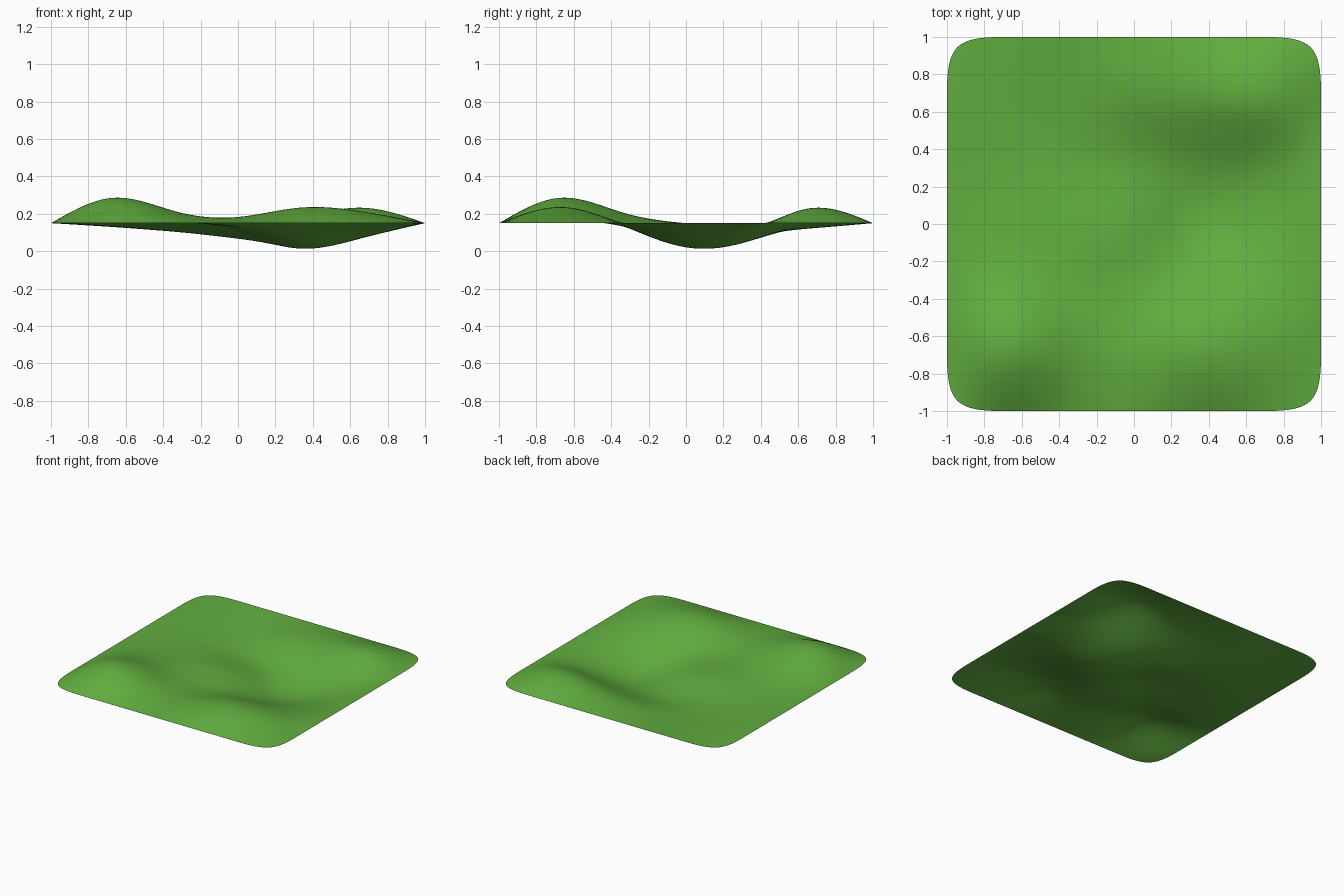
import bpy, bmesh

if "Cube" in bpy.data.objects:
    bpy.data.objects.remove(bpy.data.objects["Cube"])

BASE = 0.15
CELLS = 6
# Ground height relative to the rim at the inner grid points, front row first
HEIGHTS = [
    [0.135, 0.063, 0.032, 0.083, 0.062],
    [0.055, 0.020, -0.015, -0.015, 0.000],
    [0.000, -0.005, -0.040, -0.128, -0.072],
    [-0.020, -0.045, -0.082, -0.095, -0.045],
    [-0.015, -0.028, -0.005, 0.030, 0.080],
]


def smoothed(g, r, c):
    """Height the smooth surface takes at a cage point."""
    w = (1, 4, 1)
    return sum(w[i] * w[j] * g[r + i - 1][c + j - 1]
               for i in range(3) for j in range(3)) / 36


# Sharpen the cage so the subdivided surface passes through the heights
n = CELLS + 1
cage = [[0.0] * n for _ in range(n)]
for _ in range(40):
    fix = [[HEIGHTS[r - 1][c - 1] - smoothed(cage, r, c)
            for c in range(1, n - 1)] for r in range(1, n - 1)]
    for r in range(1, n - 1):
        for c in range(1, n - 1):
            cage[r][c] += fix[r - 1][c - 1]

# Coarse terrain sheet
bm = bmesh.new()
bmesh.ops.create_grid(bm, x_segments=CELLS, y_segments=CELLS, size=1)
for v in bm.verts:
    c = round((v.co.x + 1) / 2 * CELLS)
    r = round((v.co.y + 1) / 2 * CELLS)
    v.co.z = BASE + cage[r][c]
for f in bm.faces:
    f.smooth = True
mesh = bpy.data.meshes.new("terrain")
bm.to_mesh(mesh)
bm.free()
terrain = bpy.data.objects.new("terrain", mesh)
bpy.context.collection.objects.link(terrain)

# Subdivision smooths the hills and rounds the corners
sub = terrain.modifiers.new("smooth", 'SUBSURF')
sub.levels = sub.render_levels = 4

grass = bpy.data.materials.new("grass")
grass.diffuse_color = (0.12, 0.42, 0.05, 1)
grass.use_nodes = True
grass.node_tree.nodes["Principled BSDF"].inputs["Base Color"].default_value = grass.diffuse_color
mesh.materials.append(grass)
